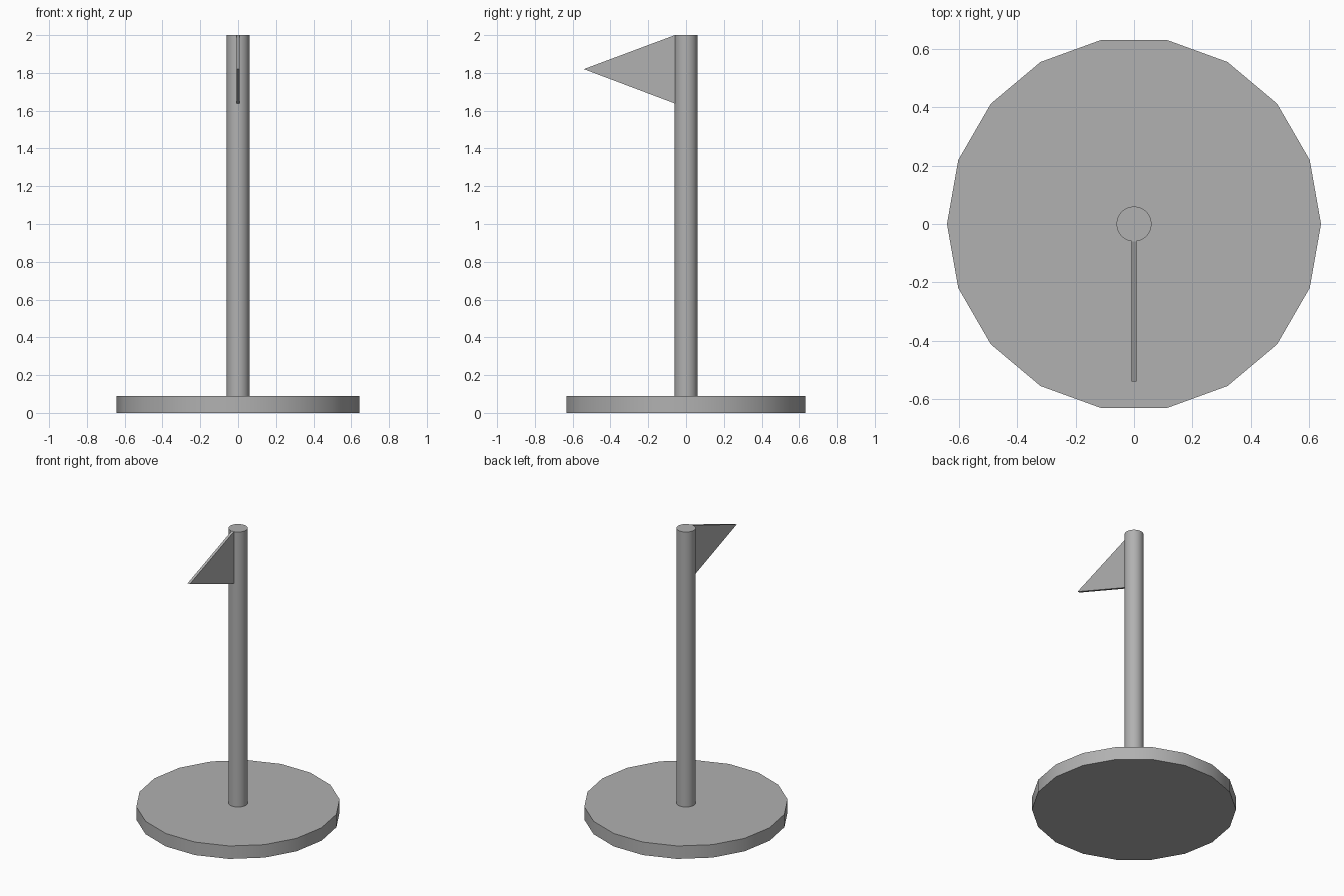
import bpy
from math import cos, sin, tau, radians

if "Cube" in bpy.data.objects:
    bpy.data.objects.remove(bpy.data.objects["Cube"])

# Dark grey shared by all parts
grey = bpy.data.materials.new("dark_grey")
grey.diffuse_color = (0.44, 0.44, 0.44, 1)
grey.use_nodes = True
grey.node_tree.nodes["Principled BSDF"].inputs["Base Color"].default_value = grey.diffuse_color


def prism(name, profile, offset, smooth=False):
    """Extrude a closed 3D profile along an offset vector."""
    n = len(profile)
    far = [tuple(a + b for a, b in zip(p, offset)) for p in profile]
    sides = [(i, (i + 1) % n, n + (i + 1) % n, n + i) for i in range(n)]
    caps = [tuple(reversed(range(n))), tuple(range(n, 2 * n))]
    mesh = bpy.data.meshes.new(name)
    mesh.from_pydata(list(profile) + far, [], sides + caps)
    mesh.materials.append(grey)
    obj = bpy.data.objects.new(name, mesh)
    bpy.context.collection.objects.link(obj)
    if smooth:
        bpy.ops.object.select_all(action='DESELECT')
        obj.select_set(True)
        bpy.context.view_layer.objects.active = obj
        bpy.ops.object.shade_smooth_by_angle(angle=radians(35))
    return obj


def ring(radius, sides, z):
    return [(radius * cos(tau * i / sides), radius * sin(tau * i / sides), z)
            for i in range(sides)]


# Round base plate with 18 sides
prism("base", ring(0.642, 18, 0), (0, 0, 0.09), smooth=True)

# Upright pole standing on the base
prism("pole", ring(0.06, 32, 0.09), (0, 0, 1.91), smooth=True)

# Thin triangular pennant pointing to the front
t = 0.018
prism("pennant", [(-t / 2, -0.059, 2.0), (-t / 2, -0.541, 1.82), (-t / 2, -0.059, 1.638)],
      (t, 0, 0))
